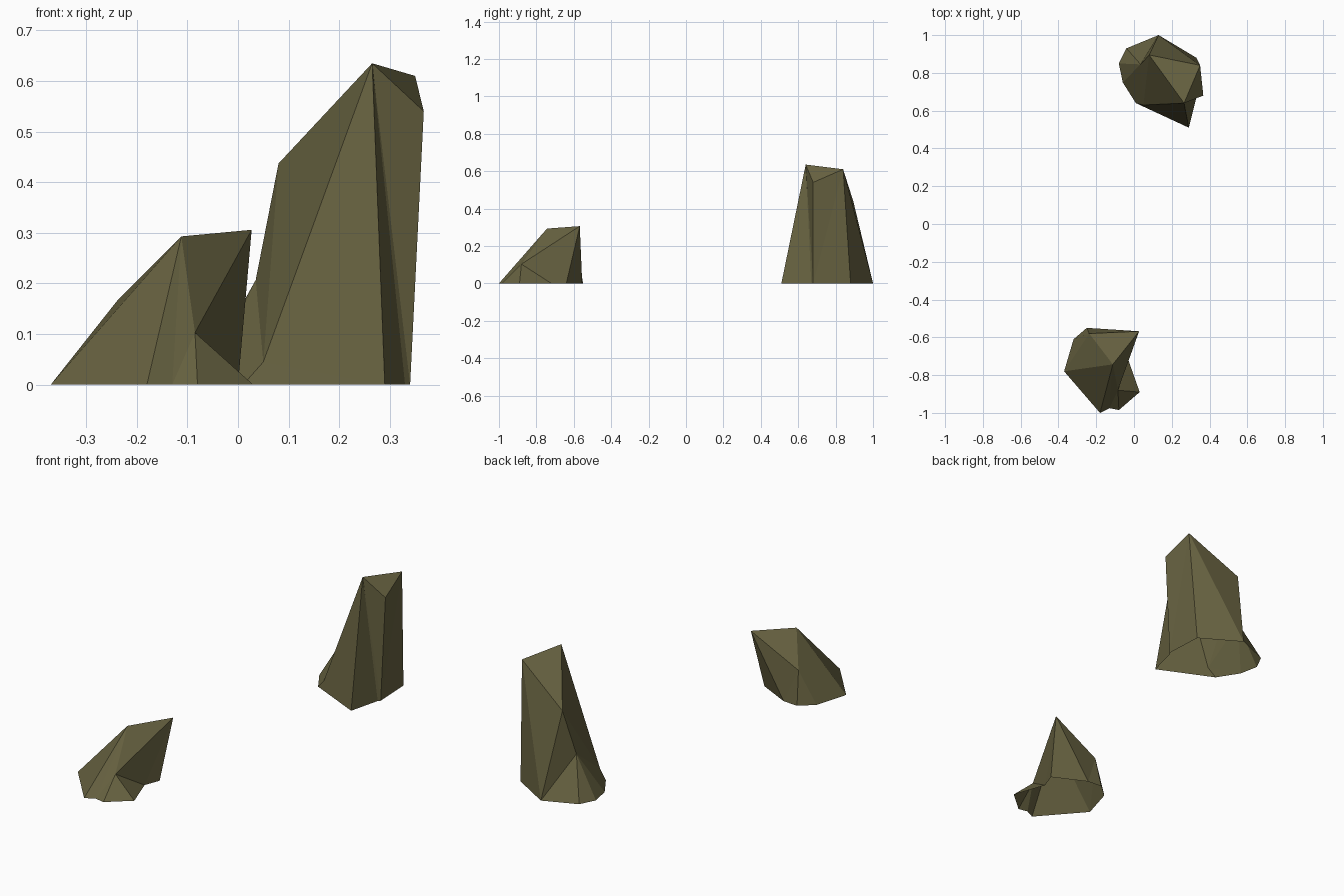
import bpy
import bmesh

default_cube = bpy.data.objects.get("Cube")
if default_cube:
    bpy.data.objects.remove(default_cube, do_unlink=True)

# One mossy stone colour for both rocks
stone = bpy.data.materials.new("olive_stone")
stone.use_nodes = True
stone_colour = (0.135, 0.122, 0.052, 1.0)
stone.diffuse_color = stone_colour
shader = next(n for n in stone.node_tree.nodes if n.type == "BSDF_PRINCIPLED")
shader.inputs["Base Color"].default_value = stone_colour
shader.inputs["Roughness"].default_value = 0.9


def build_rock(name, ground_ring, peaks, facets):
    """Make a faceted rock, open underneath.

    The ground ring runs counter-clockwise and its corners are lettered in
    lower case from a; the raised corners are lettered in upper case.
    Each facet is a word that spells out its corners.
    """
    bm = bmesh.new()
    corners = {}
    for letter, (x, y) in zip("abcdefghijkl", ground_ring):
        corners[letter] = bm.verts.new((x, y, 0))
    for letter, position in peaks.items():
        corners[letter] = bm.verts.new(position)
    for word in facets.split():
        bm.faces.new([corners[letter] for letter in word])
    bmesh.ops.triangulate(bm, faces=bm.faces[:])

    mesh = bpy.data.meshes.new(name)
    bm.to_mesh(mesh)
    bm.free()
    mesh.materials.append(stone)
    mesh.shade_flat()
    rock = bpy.data.objects.new(name, mesh)
    bpy.context.collection.objects.link(rock)
    return rock


# Tall rock: slanted summit, shoulder on the back right, low knee at the front
build_rock(
    "tall_rock",
    ground_ring=[
        (.29, .51), (.33, .67), (.34, .68), (.33, .88), (.13, 1),
        (-.04, .93), (-.08, .85), (-.06, .75), (.01, .64),
    ],
    peaks={
        "A": (.265, .64, .635),
        "B": (.35, .84, .61),
        "C": (.367, .68, .54),
        "D": (.08, .895, .437),
        "E": (.035, .845, .207),
        "F": (.05, .63, .045),
    },
    facets="ACB ABD ADF DEF Bde BeD DeE Eef Efg Egh EhF Fhi Fia AFa Aab Abc AcC CcB Bcd",
)

# Low rock: leaning ridge, overhanging tip at the back, small spur at the front
build_rock(
    "low_rock",
    ground_ring=[
        (.03, -.89), (-.03, -.72), (0, -.64), (-.17, -.555), (-.25, -.55),
        (-.32, -.61), (-.37, -.78), (-.18, -1), (-.13, -.975), (-.08, -.985),
    ],
    peaks={
        "G": (-.112, -.743, .293),
        "H": (.027, -.568, .306),
        "J": (-.085, -.88, .103),
        "L": (-.237, -.58, .168),
    },
    facets="HLG LgG Ggh Hcd HdL Lde Lef Lfg Ghi GiJ Jij Jja Jab JbH Hbc GJH",
)
